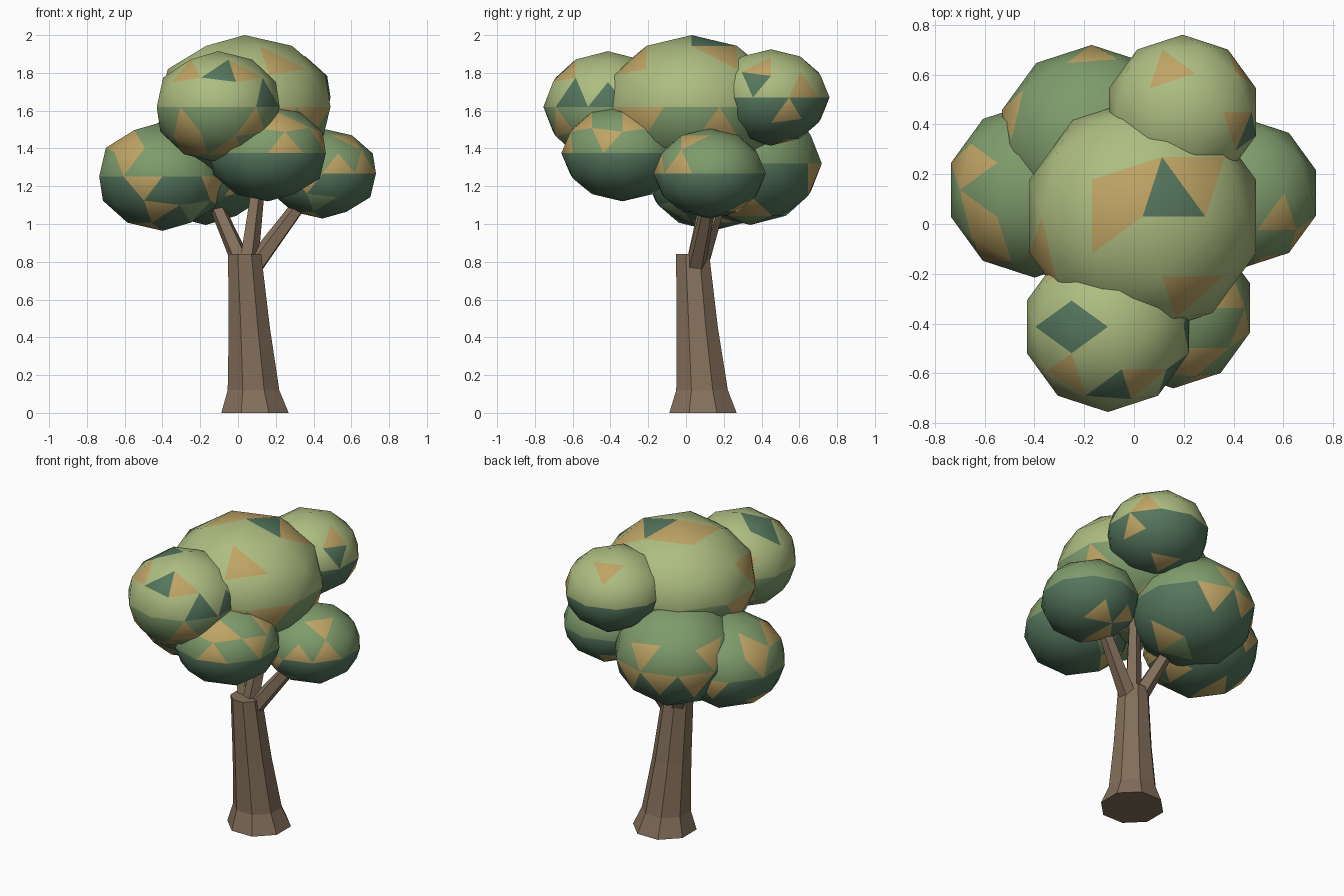
import bpy, bmesh, math, random
from mathutils import Vector, Matrix

if "Cube" in bpy.data.objects:
    bpy.data.objects.remove(bpy.data.objects["Cube"])

random.seed(11)


def material(name, rgb):
    m = bpy.data.materials.new(name)
    m.diffuse_color = (*rgb, 1)
    m.use_nodes = True
    m.node_tree.nodes["Principled BSDF"].inputs["Base Color"].default_value = m.diffuse_color
    return m


LIGHT = material("light_leaf", (0.42, 0.51, 0.22))
MID = material("mid_leaf", (0.21, 0.33, 0.15))
DARK = material("dark_leaf", (0.09, 0.18, 0.11))
GOLD = material("gold_leaf", (0.52, 0.37, 0.13))
BARK = material("bark", (0.23, 0.16, 0.105))


def to_object(bm, name, mats):
    mesh = bpy.data.meshes.new(name)
    bmesh.ops.recalc_face_normals(bm, faces=bm.faces)
    bm.to_mesh(mesh)
    bm.free()
    for m in mats:
        mesh.materials.append(m)
    ob = bpy.data.objects.new(name, mesh)
    bpy.context.collection.objects.link(ob)
    return ob


def tube(name, stations, sides, tilted=False, start=0.0):
    """Capped faceted tube through (x, y, z, radius) stations."""
    bm = bmesh.new()
    axis = Vector(stations[-1][:3]) - Vector(stations[0][:3])
    rot = axis.to_track_quat('Z', 'Y') if tilted else Matrix.Identity(3).to_quaternion()
    rings = []
    for x, y, z, r in stations:
        ring = []
        for i in range(sides):
            a = start + 2 * math.pi * i / sides
            p = rot @ Vector((r * math.cos(a), r * math.sin(a), 0))
            ring.append(bm.verts.new(p + Vector((x, y, z))))
        rings.append(ring)
    for lo, hi in zip(rings, rings[1:]):
        for i in range(sides):
            j = (i + 1) % sides
            bm.faces.new((lo[i], lo[j], hi[j], hi[i]))
    bm.faces.new(rings[0][::-1])
    bm.faces.new(rings[-1])
    return to_object(bm, name, [BARK])


def leaf_clump(name, centre, r, rz, upper, lower):
    """Flattened icosphere, two-tone about its equator with random gold facets."""
    bm = bmesh.new()
    bmesh.ops.create_icosphere(bm, subdivisions=2, radius=1)
    for f in bm.faces:
        f.smooth = True
        f.material_index = 0 if f.calc_center_median().z > 0 else 1
        roll = random.random()
        if roll < 0.15:
            f.material_index = 2
        elif roll < 0.19:
            f.material_index = 3
    bmesh.ops.scale(bm, vec=(r, r, rz), verts=bm.verts)
    bmesh.ops.translate(bm, vec=centre, verts=bm.verts)
    return to_object(bm, name, [upper, lower, GOLD, MID if lower is DARK and upper is MID else DARK if lower is MID else lower])


# Leaning trunk with flared foot
tube("trunk", [(0.09, 0.09, 0, 0.193), (0.082, 0.085, 0.12, 0.148),
               (0.06, 0.06, 0.45, 0.118), (0.035, 0.035, 0.84, 0.095)], 8, start=math.pi / 8)

# Branches
tube("left_branch", [(0.03, 0.06, 0.77, 0.055), (-0.16, 0.2, 1.2, 0.035)], 5, True)
tube("right_branch", [(0.08, 0.05, 0.77, 0.055), (0.4, 0.14, 1.2, 0.035)], 5, True)
tube("middle_branch", [(0.05, 0.05, 0.77, 0.055), (0.13, 0.16, 1.4, 0.03)], 5, True)

# Foliage
leaf_clump("crown_top", (0.035, 0.03, 1.62), 0.478, 0.38, LIGHT, MID)
leaf_clump("crown_front_left", (-0.105, -0.413, 1.62), 0.342, 0.295, LIGHT, MID)
leaf_clump("crown_back_right", (0.195, 0.45, 1.67), 0.31, 0.255, LIGHT, DARK)
leaf_clump("clump_left", (-0.4, 0.137, 1.252), 0.352, 0.288, MID, DARK)
leaf_clump("clump_right", (0.447, 0.125, 1.267), 0.298, 0.238, MID, DARK)
leaf_clump("clump_front", (0.158, -0.337, 1.375), 0.323, 0.255, MID, DARK)
leaf_clump("clump_back", (-0.17, 0.34, 1.32), 0.379, 0.325, MID, DARK)
